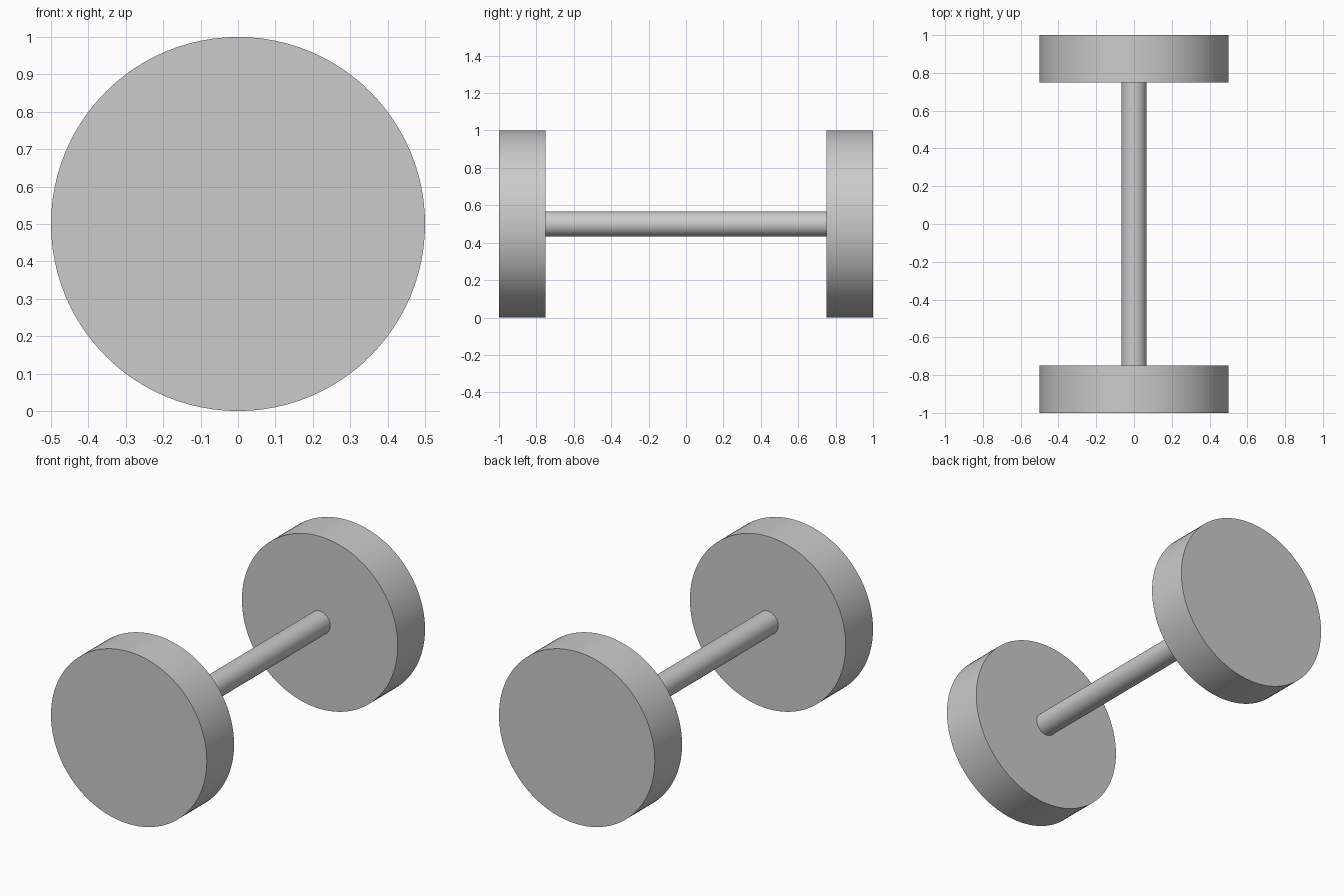
import bpy
import math

# Remove the default cube
cube = bpy.data.objects.get("Cube")
if cube:
    bpy.data.objects.remove(cube, do_unlink=True)

# Single grey material
GREY = (0.6, 0.6, 0.6, 1)
grey = bpy.data.materials.new("plain grey")
grey.use_nodes = True
grey.diffuse_color = GREY
grey.node_tree.nodes["Principled BSDF"].inputs["Base Color"].default_value = GREY

AXLE_HEIGHT = 0.5
WHEEL_WIDTH = 0.25


def cylinder_along_y(name, radius, length, y, sides):
    """Smooth-sided cylinder on the axle line, with sharp flat caps."""
    bpy.ops.mesh.primitive_cylinder_add(
        vertices=sides, radius=radius, depth=length,
        location=(0, y, AXLE_HEIGHT), rotation=(math.pi / 2, 0, 0))
    part = bpy.context.object
    part.name = name
    part.data.materials.append(grey)
    bpy.ops.object.shade_smooth_by_angle(angle=math.radians(30))
    return part


# Two solid discs, one at each end
for name, side in (("front_disc", -1), ("back_disc", 1)):
    cylinder_along_y(name, AXLE_HEIGHT, WHEEL_WIDTH, side * (1 - WHEEL_WIDTH / 2), 96)

# Connecting rod between the inner disc faces
cylinder_along_y("connecting_rod", 0.067, 2 - 2 * WHEEL_WIDTH, 0, 48)
